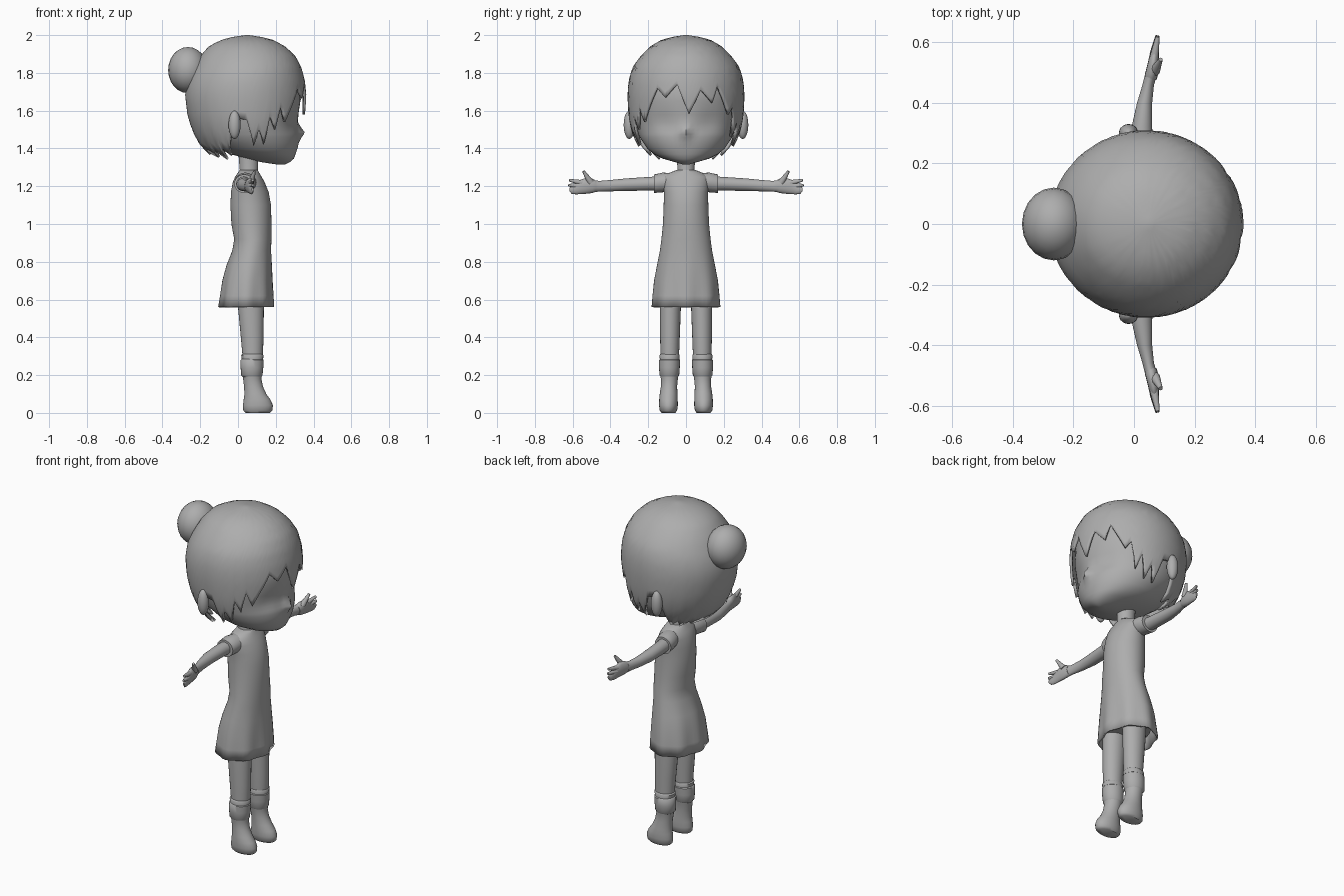
import bpy, bmesh, math
from mathutils import Vector

grey = bpy.data.materials.new("plain grey")
grey.diffuse_color = (0.42, 0.42, 0.42, 1)


def finish(name, bm, mirror=False, thick=0, angle=50):
    bmesh.ops.recalc_face_normals(bm, faces=bm.faces)
    me = bpy.data.meshes.new(name)
    bm.to_mesh(me)
    bm.free()
    ob = bpy.data.objects.new(name, me)
    bpy.context.collection.objects.link(ob)
    me.materials.append(grey)
    if thick:
        m = ob.modifiers.new("shell", 'SOLIDIFY')
        m.thickness, m.offset = thick, -1
    if mirror:
        m = ob.modifiers.new("mirror", 'MIRROR')
        m.use_axis = (False, True, False)
        m.use_clip = False
        m.use_mirror_merge = False
    bpy.ops.object.select_all(action='DESELECT')
    bpy.context.view_layer.objects.active = ob
    ob.select_set(True)
    bpy.ops.object.shade_smooth_by_angle(angle=math.radians(angle))
    return ob


def skin(bm, rings):
    n = len(rings[0])
    for a, b in zip(rings, rings[1:]):
        for i in range(n):
            bm.faces.new((a[i], a[(i + 1) % n], b[(i + 1) % n], b[i]))


def loft(name, rows, axis='Z', n=24, cap=(True, True), warp=None, **kw):
    """rows: (position on axis, x min, x max, centre of third axis, its radius)"""
    bm = bmesh.new()
    rings = []
    for t, x0, x1, c, r in rows:
        ring = []
        for i in range(n):
            a = 2 * math.pi * i / n
            x = (x0 + x1) / 2 + (x1 - x0) / 2 * math.cos(a)
            o = c + r * math.sin(a)
            p = Vector((x, o, t) if axis == 'Z' else (x, t, o))
            ring.append(bm.verts.new(warp(p, a) if warp else p))
        rings.append(ring)
    skin(bm, rings)
    if cap[0]:
        bm.faces.new(rings[0])
    if cap[1]:
        bm.faces.new(rings[-1])
    return finish(name, bm, **kw)


def ball(name, centre, size, **kw):
    bm = bmesh.new()
    bmesh.ops.create_uvsphere(bm, u_segments=20, v_segments=12, radius=1)
    for v in bm.verts:
        v.co = Vector([c + s * k for c, s, k in zip(centre, size, v.co)])
    return finish(name, bm, **kw)


def finger(name, p, q, r0, r1):
    p, q = Vector(p), Vector(q)
    bm = bmesh.new()
    bmesh.ops.create_cone(bm, cap_ends=True, segments=10, radius1=r0, radius2=r1, depth=(q - p).length)
    rot = Vector((0, 0, 1)).rotation_difference(q - p)
    for v in bm.verts:
        v.co = rot @ v.co + (p + q) / 2
    return finish(name, bm, mirror=True)


def lerp(table, t):
    for a, b in zip(table, table[1:]):
        if a[0] <= t <= b[0]:
            k = (t - a[0]) / (b[0] - a[0])
            return [u + (v - u) * k for u, v in zip(a[1:], b[1:])]
    return list((table[0] if t < table[0][0] else table[-1])[1:])


# head with a small nose
def nose(p, a):
    if math.cos(a) > 0:
        p.x += 0.032 * math.exp(-(p.y / 0.025) ** 2 - ((p.z - 1.487) / 0.03) ** 2)
        # shallow eye hollows
        p.x -= 0.012 * math.exp(-((abs(p.y) - 0.12) / 0.06) ** 2 - ((p.z - 1.54) / 0.05) ** 2)
    return p


head_rows = [(1.316, .20, .25, 0, .02), (1.328, .12, .275, 0, .06), (1.345, .05, .295, 0, .12),
             (1.37, -.04, .305, 0, .17), (1.40, -.10, .315, 0, .205), (1.43, -.14, .321, 0, .225),
             (1.46, -.18, .323, 0, .245), (1.475, -.19, .322, 0, .25), (1.487, -.20, .32, 0, .255),
             (1.51, -.21, .317, 0, .262), (1.54, -.22, .316, 0, .27), (1.58, -.235, .32, 0, .278),
             (1.65, -.25, .33, 0, .285), (1.75, -.235, .325, 0, .28), (1.85, -.18, .26, 0, .22),
             (1.93, -.1, .17, 0, .13)]
loft("head", head_rows, n=64, warp=nose)

# hair cap: columns from the crown down to a jagged edge
hair = [(1.33, -.10, .22, .18), (1.38, -.17, .28, .235), (1.43, -.21, .325, .268), (1.5, -.245, .345, .292),
        (1.58, -.268, .355, .305), (1.68, -.28, .362, .31), (1.76, -.268, .354, .304), (1.83, -.235, .335, .283),
        (1.89, -.2, .303, .24), (1.94, -.155, .25, .19), (1.975, -.09, .185, .13), (1.99, -.03, .125, .075),
        (2.0, .04, .06, .01)]
edge = [(-180, 1.365), (-162, 1.38), (-150, 1.35), (-141, 1.39), (-132, 1.34), (-126, 1.40), (-117, 1.36),
        (-108, 1.48), (-99, 1.56), (-90, 1.55), (-84, 1.41), (-78, 1.50), (-72, 1.42), (-66, 1.57), (-60, 1.50),
        (-54, 1.62), (-48, 1.54), (-30, 1.72), (-21, 1.67), (-9, 1.74), (3, 1.58), (15, 1.71), (27, 1.64),
        (33, 1.73), (48, 1.58), (54, 1.62), (60, 1.46), (66, 1.55), (72, 1.42), (78, 1.50), (84, 1.41),
        (90, 1.55), (99, 1.56), (108, 1.48), (117, 1.36), (126, 1.40), (132, 1.34), (141, 1.39), (150, 1.35),
        (162, 1.38), (180, 1.365)]
bm = bmesh.new()
rings = []
for k in range(19):
    ring = []
    for d in range(-180, 180, 3):
        low = lerp(edge, d)[0]
        z = low + (2 - low) * math.sin(k / 18 * math.pi / 2)
        x0, x1, ry = lerp(hair, z)
        a = math.radians(d)
        ring.append(bm.verts.new(((x0 + x1) / 2 + (x1 - x0) / 2 * math.cos(a), ry * math.sin(a), z)))
    rings.append(ring)
skin(bm, rings)
bm.faces.new(rings[-1])
finish("hair", bm, thick=0.014)

# hair bun, ears, neck
ball("hair_bun", (-.265, 0, 1.815), (.105, .12, .122))
ball("ear", (-.018, .3, 1.525), (.032, .03, .075), mirror=True)
loft("neck", [(1.22, .0, .12, 0, .06), (1.28, .01, .105, 0, .045), (1.40, .0, .11, 0, .05)])


# dress with soft skirt folds
def folds(p, a):
    k = max(0, (0.85 - p.z) / 0.3) * 0.05 * math.cos(8 * a)
    return Vector((0.045 + (p.x - 0.045) * (1 + k), p.y * (1 + k * 0.5), p.z))


dress_rows = [(.56, -.098, .185, 0, .178), (.62, -.09, .183, 0, .174), (.7, -.08, .18, 0, .167),
              (.78, -.06, .178, 0, .153), (.86, -.03, .175, 0, .138), (.92, -.02, .177, 0, .13),
              (1.0, -.035, .177, 0, .122), (1.1, -.04, .175, 0, .118), (1.17, -.037, .162, 0, .117),
              (1.22, -.028, .142, 0, .124), (1.25, -.015, .125, 0, .12), (1.272, .0, .112, 0, .085),
              (1.285, .008, .105, 0, .052)]
loft("dress", dress_rows, n=48, cap=(False, True), warp=folds, thick=0.01)
loft("dress_lining", [(.6, -.06, .15, 0, .145), (.68, -.06, .15, 0, .14), (.8, -.03, .15, 0, .12)], n=32)

# sleeves and arms
loft("sleeve", [(.08, -.005, .10, 1.22, .05), (.125, -.018, .095, 1.22, .052), (.15, -.018, .09, 1.216, .05),
                (.17, -.02, .085, 1.213, .049)], 'Y', mirror=True)
loft("arm", [(.1, .0, .075, 1.215, .04), (.2, -.01, .065, 1.213, .036), (.32, -.008, .06, 1.208, .033),
             (.4, .01, .06, 1.203, .03), (.46, .028, .066, 1.2, .028), (.485, .034, .074, 1.2, .032)],
     'Y', mirror=True)

# hands
loft("palm", [(.475, .034, .074, 1.2, .028), (.495, .036, .08, 1.202, .038), (.53, .045, .082, 1.202, .042),
              (.56, .052, .082, 1.196, .038), (.585, .058, .082, 1.185, .028), (.605, .065, .083, 1.18, .02),
              (.618, .072, .082, 1.183, .009)], 'Y', n=16, mirror=True)
finger("thumb", (.068, .505, 1.22), (.088, .543, 1.28), .018, .007)
finger("index_finger", (.066, .55, 1.218), (.078, .618, 1.232), .015, .007)
finger("middle_finger", (.066, .56, 1.2), (.078, .622, 1.206), .015, .007)

# legs
loft("leg", [(.2, .025, .125, .088, .045), (.3, .024, .132, .086, .049), (.4, .015, .135, .085, .052),
             (.56, 0, .137, .083, .056), (.72, -.01, .14, .078, .06)], mirror=True)

# boots with a raised cuff
loft("boot", [(0, .04, .168, .093, .036), (.012, .028, .182, .093, .046), (.04, .026, .185, .093, .05),
              (.07, .03, .172, .093, .049), (.1, .034, .15, .092, .047), (.14, .032, .132, .09, .043),
              (.18, .027, .124, .088, .045), (.21, .022, .127, .088, .05)], mirror=True)
loft("boot_cuff", [(.185, .03, .12, .088, .042), (.2, .016, .13, .088, .052), (.24, .014, .134, .088, .055),
                   (.28, .014, .136, .087, .056), (.285, .02, .13, .087, .05)], mirror=True)
loft("sock", [(.27, .022, .13, .087, .05), (.305, .017, .136, .087, .054), (.312, .024, .13, .087, .048)],
     mirror=True)
